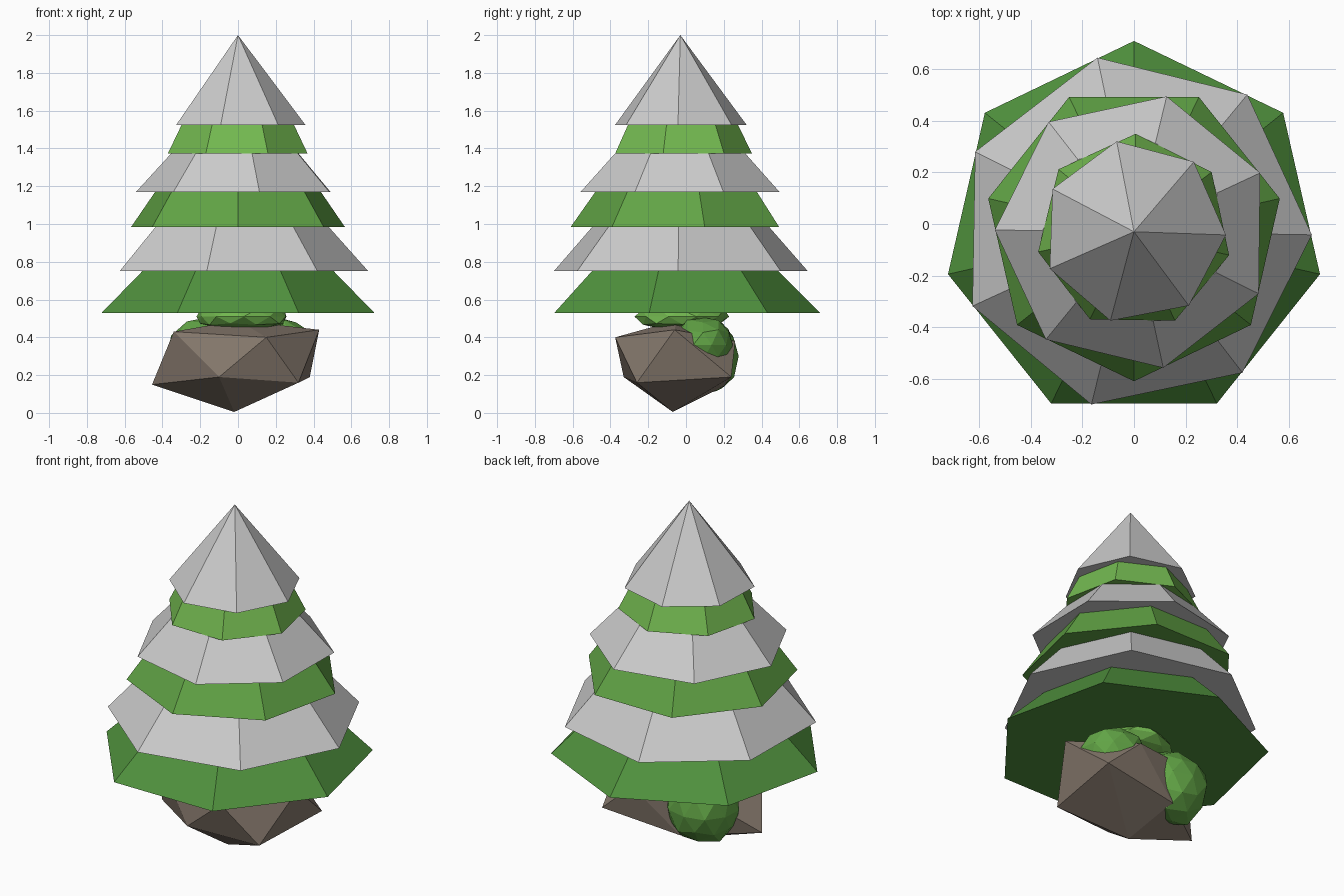
import bpy, bmesh, math, random
from mathutils import Vector

if "Cube" in bpy.data.objects:
    bpy.data.objects.remove(bpy.data.objects["Cube"])

random.seed(4)
CY = -0.03  # tree axis sits slightly in front of centre


def material(name, rgb):
    m = bpy.data.materials.new(name)
    m.diffuse_color = (*rgb, 1)
    m.use_nodes = True
    m.node_tree.nodes["Principled BSDF"].inputs["Base Color"].default_value = m.diffuse_color
    return m


def finish(bm, name, mat=None):
    bmesh.ops.recalc_face_normals(bm, faces=bm.faces)
    me = bpy.data.meshes.new(name)
    bm.to_mesh(me)
    bm.free()
    ob = bpy.data.objects.new(name, me)
    bpy.context.collection.objects.link(ob)
    if mat:
        me.materials.append(mat)
    return ob


def tier(name, z0, z1, r0, r1, angle, mat=None):
    """Seven-sided skirt; r1 = 0 gives a pointed cone."""
    bm = bmesh.new()

    def ring(r, z):
        return [bm.verts.new((r * math.cos(a), CY + r * math.sin(a), z))
                for a in (math.radians(angle) + i * math.tau / 7 for i in range(7))]
    low = ring(r0, z0)
    bm.faces.new(low)
    if r1:
        high = ring(r1, z1)
        bm.faces.new(high)
    else:
        high = [bm.verts.new((0, CY, z1))] * 7
    for i in range(7):
        j = (i + 1) % 7
        bm.faces.new([low[i], low[j], high[j]] + ([high[i]] if r1 else []))
    return finish(bm, name, mat)


def bush(name, centre, size, mat):
    """Faceted, slightly irregular leaf clump."""
    bm = bmesh.new()
    bmesh.ops.create_icosphere(bm, subdivisions=2, radius=1)
    for v in bm.verts:
        k = random.uniform(0.93, 1.05)
        v.co = Vector(centre) + Vector([c * s * k for c, s in zip(v.co, size)])
    return finish(bm, name, mat)


dark = material("dark_green", (0.08, 0.285, 0.047))
mid = material("mid_green", (0.12, 0.37, 0.06))
light = material("light_green", (0.17, 0.48, 0.08))
stone = material("brown_stone", (0.25, 0.20, 0.16))

# Alternating foliage and snow skirts
tier("foliage_bottom", 0.53, 0.75, 0.74, 0.52, 90, dark)
tier("snow_bottom", 0.75, 0.985, 0.69, 0.48, -1)
tier("foliage_middle", 0.985, 1.17, 0.58, 0.45, -90, mid)
tier("snow_middle", 1.17, 1.372, 0.54, 0.355, 25)
tier("foliage_top", 1.372, 1.525, 0.38, 0.305, 89, light)
tier("snow_peak", 1.525, 2.0, 0.357, 0, -2)

# Boulder base: irregular twenty-sided rock
rock_points = [
    (-0.02, -0.07, 0.005),
    (-0.10, -0.33, 0.19), (0.32, -0.26, 0.16), (0.38, 0.24, 0.19),
    (-0.10, 0.20, 0.14), (-0.455, -0.06, 0.15),
    (0.15, -0.375, 0.40), (0.43, -0.06, 0.44), (0.17, 0.26, 0.38),
    (-0.20, 0.19, 0.40), (-0.34, -0.22, 0.43), (0.0, -0.05, 0.49)]
bm = bmesh.new()
bmesh.ops.convex_hull(bm, input=[bm.verts.new(p) for p in rock_points])
finish(bm, "boulder", stone)

# Leaf clumps around and on top of the boulder
bush("bush_back_left", (-0.18, 0.10, 0.30), (0.205, 0.19, 0.21), mid)
bush("bush_right", (0.21, 0.09, 0.36), (0.20, 0.16, 0.15), mid)
bush("bush_top", (0.03, -0.02, 0.51), (0.25, 0.25, 0.08), light)
